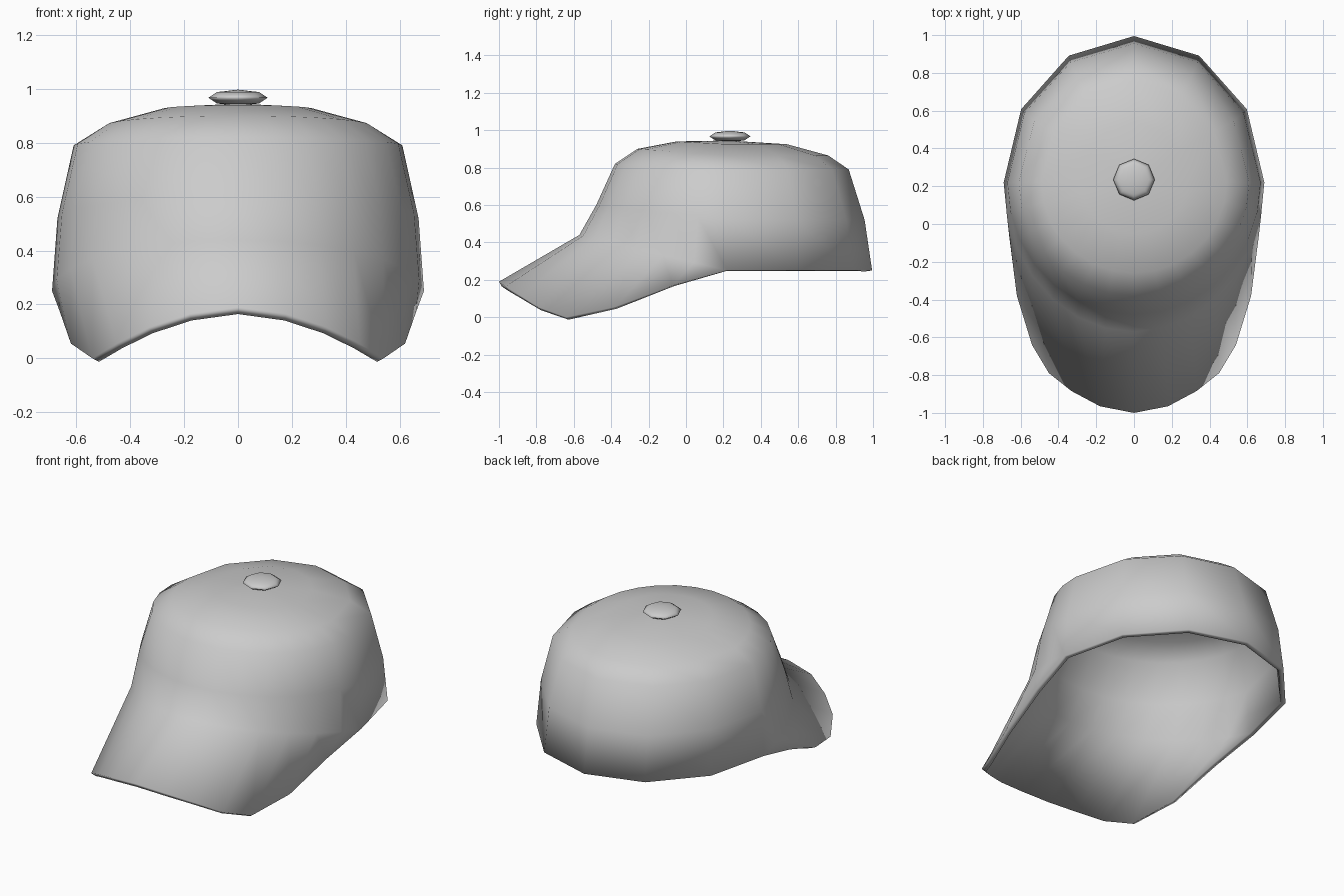
import bpy, bmesh, math

cube = bpy.data.objects.get("Cube")
if cube:
    bpy.data.objects.remove(cube, do_unlink=True)

grey = bpy.data.materials.new("light grey cloth")
grey.use_nodes = True
color = (0.6, 0.6, 0.6, 1)
grey.diffuse_color = color
grey.node_tree.nodes["Principled BSDF"].inputs["Base Color"].default_value = color

CENTRE_Y = 0.22

# Angles from the front: fine steps over the brim, coarse ones round the back
half = [90 * i / 7 for i in range(8)] + [120, 150, 180]
angles = [math.radians(a) for a in half + [360 - a for a in half[-2:0:-1]]]

# Crown rings: half width, reach to front, reach to back, height at front, height at back
rings = [
    (0.28, 0.27, 0.32, 0.94, 0.925),
    (0.49, 0.48, 0.54, 0.90, 0.865),
    (0.61, 0.60, 0.65, 0.82, 0.79),
    (0.67, 0.70, 0.735, 0.60, 0.52),
    (0.69, 0.79, 0.775, 0.44, 0.25),
]

# Brim edge from the front middle to the side
brim_edge = [
    (0, -1, 0.19), (0.18, -0.965, 0.165), (0.33, -0.885, 0.115),
    (0.45, -0.79, 0.055), (0.54, -0.64, 0), (0.62, -0.38, 0.055),
    (0.66, -0.07, 0.17),
]


def ring_points(width, front, back, z_front, z_back):
    for a in angles:
        c = math.cos(a)
        reach = front if c > 0 else back
        z = z_back + (z_front - z_back) * max(c, 0)
        yield width * math.sin(a), CENTRE_Y - reach * c, z


# Cap shell: crown
bm = bmesh.new()
loops = [[bm.verts.new(p) for p in ring_points(*r)] for r in rings]
top = bm.verts.new((0, CENTRE_Y, 0.945))
count = len(angles)
for i in range(count):
    j = (i + 1) % count
    bm.faces.new((top, loops[0][i], loops[0][j]))
    for upper, lower in zip(loops, loops[1:]):
        bm.faces.new((upper[i], lower[i], lower[j], upper[j]))

# Cap shell: brim, running out of the front of the crown
base = loops[-1]
steps = len(brim_edge)
edge = {}
for i in range(-steps + 1, steps):
    x, y, z = brim_edge[abs(i)]
    edge[i] = bm.verts.new((x if i >= 0 else -x, y, z))
for i in range(-steps + 1, steps - 1):
    bm.faces.new((base[i], edge[i], edge[i + 1], base[i + 1]))
for s in (-1, 1):
    bm.faces.new((base[s * (steps - 1)], edge[s * (steps - 1)], base[s * steps]))
bmesh.ops.recalc_face_normals(bm, faces=bm.faces)
if top.normal.z < 0 and top.link_faces[0].normal.z < 0:
    bmesh.ops.reverse_faces(bm, faces=bm.faces)

mesh = bpy.data.meshes.new("cap_shell")
bm.to_mesh(mesh)
bm.free()
shell = bpy.data.objects.new("cap_shell", mesh)
bpy.context.collection.objects.link(shell)
shell.data.materials.append(grey)

# Cloth thickness, inwards
solid = shell.modifiers.new("thickness", "SOLIDIFY")
solid.thickness = 0.03
solid.offset = -1

# Button on top
bpy.ops.mesh.primitive_uv_sphere_add(segments=8, ring_count=4, radius=1,
                                     location=(0, 0.235, 0.967))
button = bpy.context.object
button.name = "top_button"
button.scale = (0.11, 0.11, 0.03)
button.data.materials.append(grey)

for obj, angle in ((shell, 55), (button, 70)):
    bpy.ops.object.select_all(action="DESELECT")
    obj.select_set(True)
    bpy.context.view_layer.objects.active = obj
    bpy.ops.object.shade_smooth_by_angle(angle=math.radians(angle))
